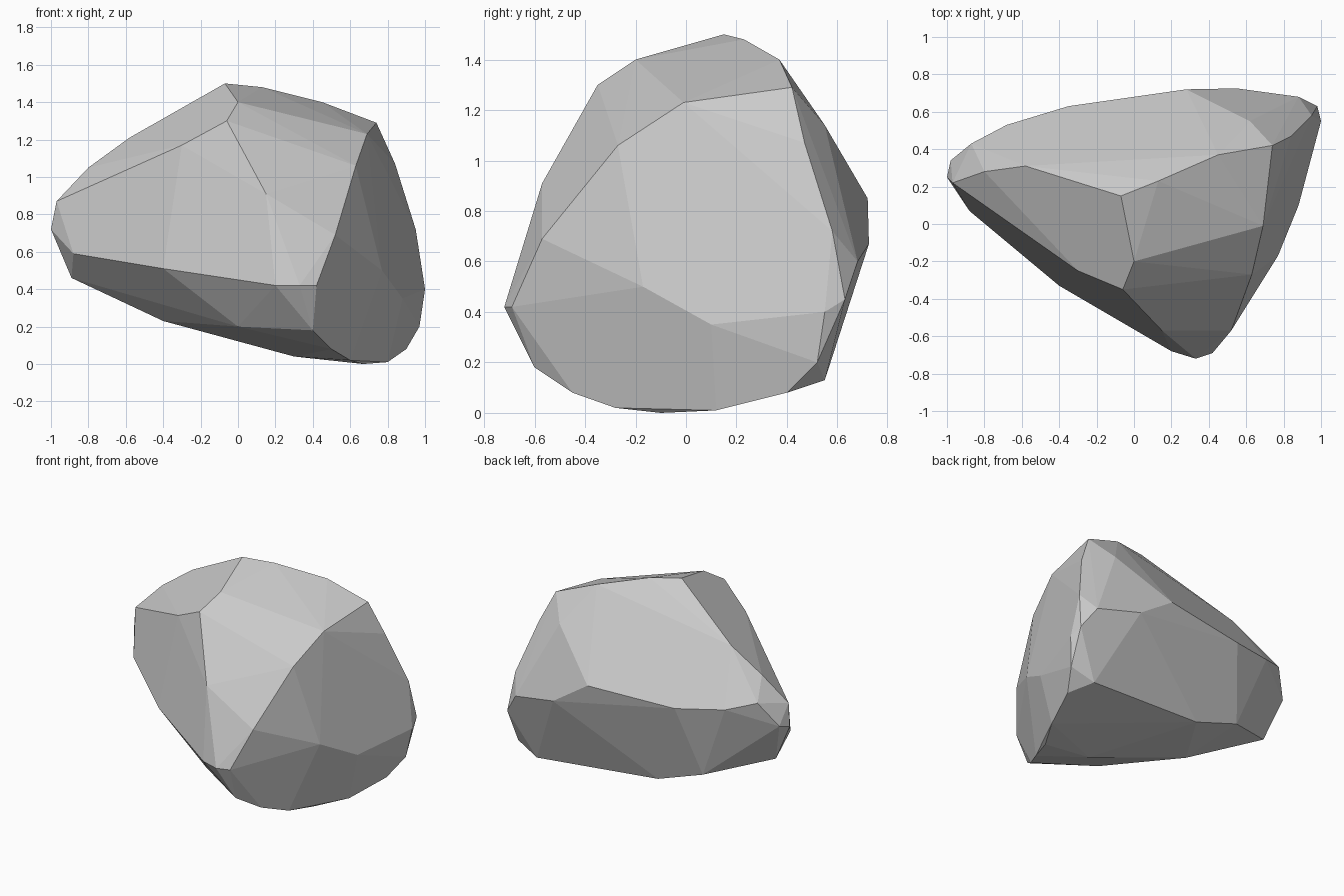
import bpy, bmesh

# Corner points of the boulder, grouped by ridge
crest = [(-.8, .28, 1.05), (-.58, .31, 1.21), (-.07, .15, 1.5), (.13, .23, 1.48),
         (.45, .37, 1.4), (.74, .42, 1.29)]
front_shoulder = [(-.55, -.02, 1.09), (-.3, -.25, 1.17), (-.06, -.35, 1.3),
                  (.0, -.2, 1.4), (.15, -.57, .91)]
right_ridge = [(.69, -.01, 1.23), (.63, -.27, 1.06), (.52, -.57, .69), (.42, -.69, .42)]
front_edge = [(.33, -.72, .42), (.2, -.68, .42), (-.4, -.33, .51), (-.88, .07, .59)]
left_tip = [(-1, .25, .72), (-.97, .22, .87), (-.98, .34, .75), (-.87, .43, .92),
            (-.89, .25, .46)]
back_edge = [(-.68, .53, .86), (-.35, .63, .82), (.28, .72, .85), (.55, .725, .67),
             (.88, .68, .6), (.98, .63, .45), (.62, .55, 1.14)]
right_corner = [(.84, .47, 1.07), (.95, .58, .72), (1, .55, .4), (.97, .52, .2)]
right_face = [(.77, -.17, .5), (.88, .1, .35)]
bottom_rim = [(.4, -.6, .18), (.5, -.45, .08), (.6, -.28, .02), (.67, -.1, 0),
              (.8, .12, .01), (.9, .4, .08), (.8, .55, .13), (-.12, .49, .2),
              (-.47, .48, .32), (0, -.36, .2), (-.4, .05, .23), (.3, -.1, .04)]

# Wrap the points in a faceted convex skin
bm = bmesh.new()
for p in (crest + front_shoulder + right_ridge + front_edge + left_tip
          + back_edge + right_corner + right_face + bottom_rim):
    bm.verts.new(p)
bmesh.ops.convex_hull(bm, input=bm.verts)
loose = [v for v in bm.verts if not v.link_faces]
bmesh.ops.delete(bm, geom=loose, context='VERTS')

# Merge nearly flat triangles into broad facets
bmesh.ops.dissolve_limit(bm, angle_limit=0.05, verts=bm.verts, edges=bm.edges)
bmesh.ops.recalc_face_normals(bm, faces=bm.faces)

mesh = bpy.data.meshes.new("boulder")
bm.to_mesh(mesh)
bm.free()
boulder = bpy.data.objects.new("boulder", mesh)
bpy.context.collection.objects.link(boulder)
